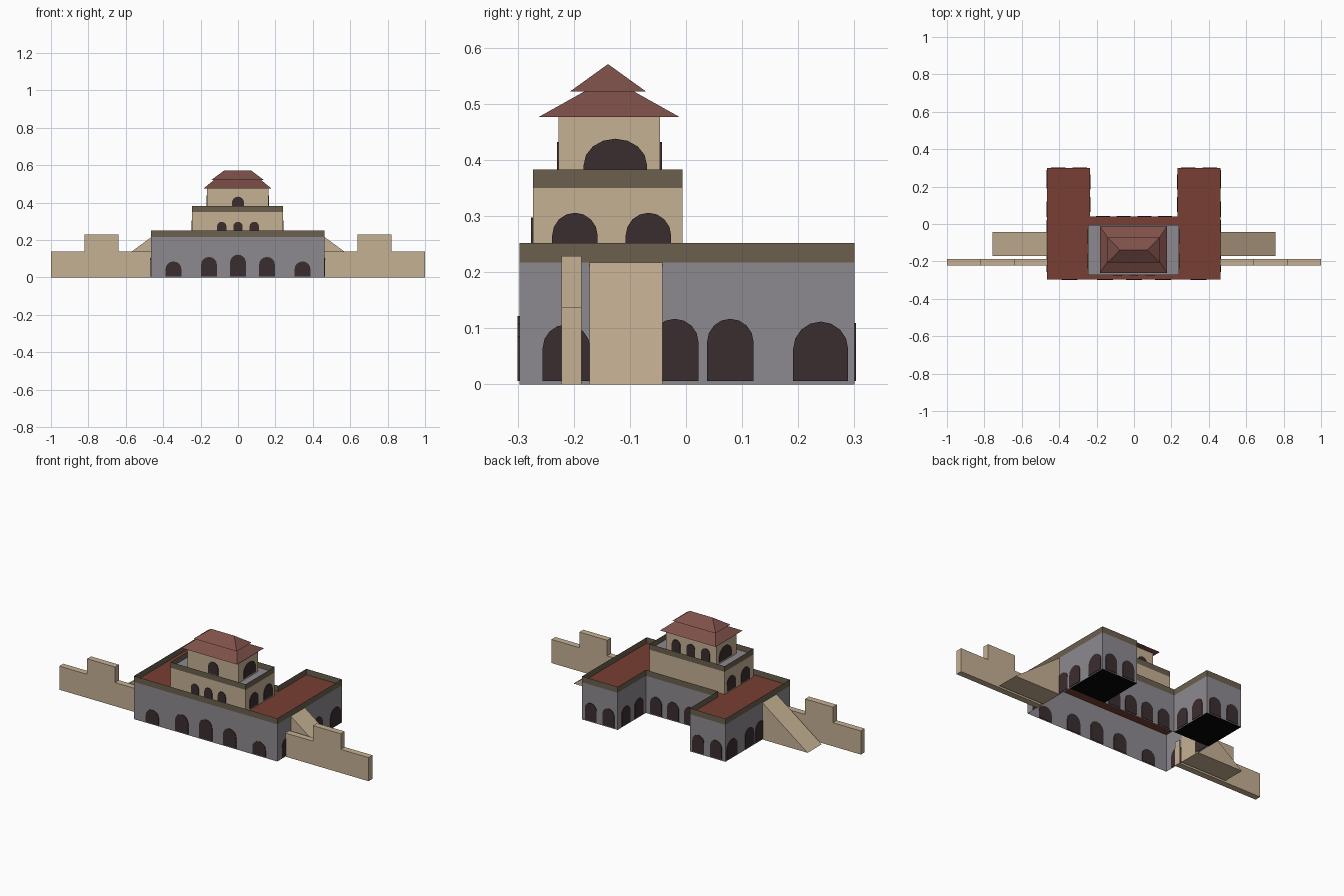
import bpy, bmesh, math
from mathutils import Vector

if "Cube" in bpy.data.objects:
    bpy.data.objects.remove(bpy.data.objects["Cube"])


def material(name, rgb):
    m = bpy.data.materials.new(name)
    lin = [((c / 255 + 0.055) / 1.055) ** 2.4 for c in rgb]
    m.diffuse_color = (*lin, 1)
    m.use_nodes = True
    m.node_tree.nodes["Principled BSDF"].inputs["Base Color"].default_value = m.diffuse_color
    return m


GREY = material("grey stone", (141, 138, 144))
TAN = material("tan plaster", (198, 177, 148))
OLIVE = material("olive trim", (107, 96, 78))
DARK = material("dark opening", (59, 45, 47))
RED = material("red flat roof", (121, 63, 51))
TILE = material("roof tile", (126, 80, 73))
BLACK = material("black base", (6, 6, 6))


def finish(name, bm, mat):
    me = bpy.data.meshes.new(name)
    bm.to_mesh(me)
    bm.free()
    me.materials.append(mat)
    ob = bpy.data.objects.new(name, me)
    bpy.context.collection.objects.link(ob)
    return ob


def ring(name, outline, z0, z1, mat):
    """Thin wall sheet that follows a closed counter-clockwise outline."""
    bm = bmesh.new()
    lo = [bm.verts.new((x, y, z0)) for x, y in outline]
    hi = [bm.verts.new((x, y, z1)) for x, y in outline]
    for i in range(len(lo)):
        j = (i + 1) % len(lo)
        bm.faces.new((lo[i], lo[j], hi[j], hi[i]))
    return finish(name, bm, mat)


def slab(name, outline, z, mat, down=False):
    bm = bmesh.new()
    f = bm.faces.new([bm.verts.new((x, y, z)) for x, y in outline])
    if down:
        f.normal_flip()
    return finish(name, bm, mat)


def extrude(name, pts, depth, mat):
    """Solid made by extruding a flat 3D polygon along a vector."""
    bm = bmesh.new()
    f = bm.faces.new([bm.verts.new(p) for p in pts])
    new = bmesh.ops.extrude_face_region(bm, geom=[f])["geom"]
    bmesh.ops.translate(bm, vec=Vector(depth),
                        verts=[v for v in new if isinstance(v, bmesh.types.BMVert)])
    bmesh.ops.recalc_face_normals(bm, faces=bm.faces)
    return finish(name, bm, mat)


def arch(name, axis, plane, centre, w, z0, z1):
    """Arched opening plate straddling a wall; axis is the wall's normal."""
    cap = min(w * 0.5, (z1 - z0) * 0.6)
    prof = [(centre - w / 2, z0), (centre + w / 2, z0)]
    for i in range(9):
        a = math.pi * i / 8
        prof.append((centre + w / 2 * math.cos(a), z1 - cap + cap * math.sin(a)))
    t = 0.003
    if axis == "x":
        extrude(name, [(plane - t, u, z) for u, z in prof], (2 * t, 0, 0), DARK)
    else:
        extrude(name, [(u, plane - t, z) for u, z in prof], (0, 2 * t, 0), DARK)


def rect(x0, x1, y0, y1):
    return [(x0, y0), (x1, y0), (x1, y1), (x0, y1)]


def hip(name, eave, ze, top, zt):
    """Hipped roof from an eave rectangle to a smaller top rectangle."""
    bm = bmesh.new()
    lo = [bm.verts.new((x, y, ze)) for x, y in rect(*eave)]
    hi = [bm.verts.new((x, y, zt)) for x, y in rect(*top)]
    for i in range(4):
        j = (i + 1) % 4
        bm.faces.new((lo[i], lo[j], hi[j], hi[i]))
    bm.faces.new(hi)
    bm.faces.new(lo[::-1])
    bmesh.ops.remove_doubles(bm, verts=bm.verts, dist=0.0005)
    return finish(name, bm, TILE)


# Ground storey: U-shaped walls, parapet band and flat roof
XL, XR, YF, YB = -0.465, 0.462, -0.297, 0.30
IL, IR, IY = -0.235, 0.232, 0.04
U = [(XL, YF), (XR, YF), (XR, YB), (IR, YB), (IR, IY), (IL, IY), (IL, YB), (XL, YB)]
ring("ground_walls", U, 0, 0.217, GREY)
ring("ground_parapet", U, 0.217, 0.252, OLIVE)
slab("ground_roof", U, 0.218, RED)
slab("wing_base_left", rect(XL, IL, IY, YB), 0.0, BLACK, True)
slab("wing_base_right", rect(IR, XR, IY, YB), 0.0, BLACK, True)

# Ground storey openings
for x, h in ((-0.345, 0.086), (-0.155, 0.11), (0, 0.122), (0.155, 0.11), (0.345, 0.086)):
    arch("front_arch", "y", YF, x, 0.085, 0.006, h)
for plane in (XL, XR):
    for y, w, h in ((-0.213, 0.085, 0.107), (-0.02, 0.085, 0.117),
                    (0.079, 0.083, 0.117), (0.24, 0.098, 0.112)):
        arch("side_arch", "x", plane, y, w, 0.006, h)
for plane in (IL, IR):
    for y in (0.105, 0.225):
        arch("courtyard_side_arch", "x", plane, y, 0.08, 0.006, 0.112)
for s in (-1, 1):
    for x in (0.29, 0.405):
        arch("wing_end_arch", "y", YB, s * x, 0.075, 0.006, 0.11)
for x in (-0.165, -0.055, 0.055, 0.165):
    arch("courtyard_back_arch", "y", IY, x, 0.075, 0.006, 0.11)

# Middle storey
M = rect(-0.245, 0.241, -0.273, -0.006)
ring("middle_walls", M, 0.218, 0.35, TAN)
ring("middle_parapet", M, 0.35, 0.383, OLIVE)
slab("middle_roof", M, 0.351, GREY)
for x in (-0.087, 0, 0.087):
    arch("middle_front_arch", "y", -0.273, x, 0.05, 0.225, 0.298)
for plane in (-0.245, 0.241):
    for y in (-0.198, -0.067):
        arch("middle_side_arch", "x", plane, y, 0.081, 0.225, 0.306)

# Top storey
ring("top_walls", rect(-0.166, 0.163, -0.227, -0.046), 0.351, 0.478, TAN)
arch("top_front_arch", "y", -0.227, 0, 0.065, 0.36, 0.432)
for x in (-0.095, 0, 0.095):
    arch("top_back_arch", "y", -0.046, x, 0.055, 0.36, 0.432)
for plane in (-0.166, 0.163):
    arch("top_side_arch", "x", plane, -0.126, 0.113, 0.36, 0.438)

# Two-stage tiled roof
hip("lower_tile_roof", (-0.183, 0.177, -0.262, -0.012), 0.477,
    (-0.125, 0.12, -0.178, -0.096), 0.524)
hip("upper_tile_roof", (-0.142, 0.137, -0.207, -0.071), 0.522,
    (-0.075, 0.072, -0.139, -0.139), 0.571)

# Outer walls with a raised block, and ramps down from the roof
for s, side in ((-1, "left"), (1, "right")):
    prof = [(0.46, 0), (1.0, 0), (1.0, 0.138), (0.82, 0.138), (0.82, 0.229),
            (0.64, 0.229), (0.64, 0.138), (0.46, 0.138)]
    extrude("outer_wall_" + side, [(s * x, -0.222, z) for x, z in prof], (0, 0.036, 0), TAN)
    ramp = [(0.462, 0), (0.757, 0), (0.462, 0.217)]
    extrude("ramp_" + side, [(s * x, -0.172, z) for x, z in ramp], (0, 0.13, 0), TAN)
